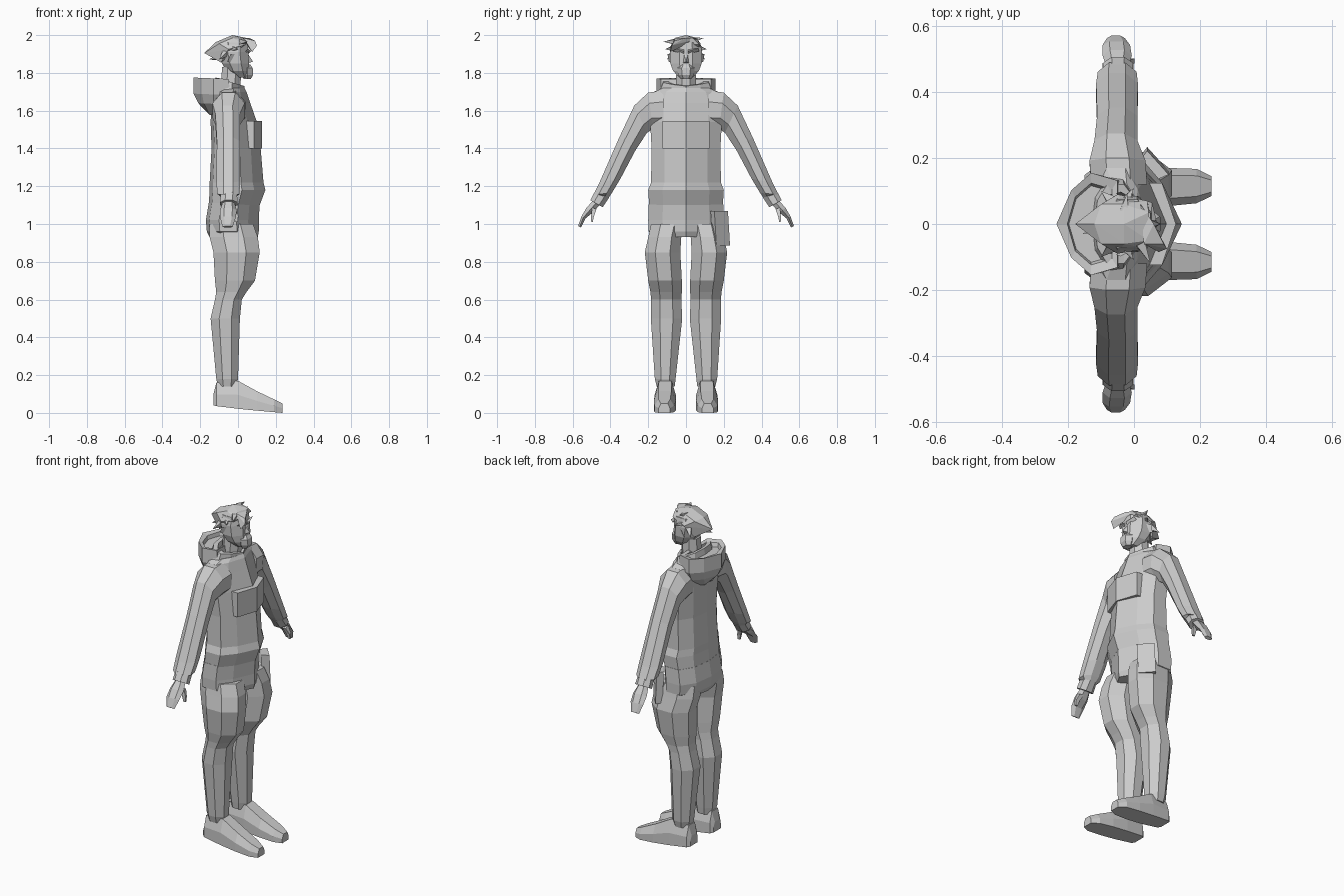
import bpy, bmesh, math
from mathutils import Vector

grey = bpy.data.materials.new("plain grey")
grey.diffuse_color = (0.6, 0.6, 0.6, 1)


def finish(name, bm):
    bmesh.ops.recalc_face_normals(bm, faces=bm.faces)
    me = bpy.data.meshes.new(name)
    bm.to_mesh(me)
    bm.free()
    me.materials.append(grey)
    ob = bpy.data.objects.new(name, me)
    bpy.context.collection.objects.link(ob)
    return ob


def loft(name, rings, side=1):
    """Skin a list of rings and cap both ends; side=-1 mirrors across y."""
    bm = bmesh.new()
    vr = [[bm.verts.new((p[0], p[1] * side, p[2])) for p in r] for r in rings]
    n = len(vr[0])
    for a, b in zip(vr, vr[1:]):
        for i in range(n):
            bm.faces.new((a[i], a[(i + 1) % n], b[(i + 1) % n], b[i]))
    bm.faces.new(vr[0])
    bm.faces.new(vr[-1])
    return finish(name, bm)


def hull(name, pts, side=1):
    bm = bmesh.new()
    for p in pts:
        bm.verts.new((p[0], p[1] * side, p[2]))
    res = bmesh.ops.convex_hull(bm, input=bm.verts)
    bmesh.ops.delete(bm, geom=list({v for v in res["geom_interior"] if isinstance(v, bmesh.types.BMVert)}),
                     context="VERTS")
    return finish(name, bm)


def spike(name, base, tip, r, side=1):
    """Four-sided lock of hair."""
    b, t = Vector(base), Vector(tip)
    d = (t - b).normalized()
    u = d.orthogonal().normalized()
    v = d.cross(u)
    return hull(name, [b + u * r, b - u * r, b + v * r, b - v * r, t], side)


def body_ring(z, xb, xf, w, tilt=0):
    """Ten-sided section with a pointed front; tilt lowers the front."""
    d = xf - xb
    half = [(xf, 0), (xf - .2 * d, .62 * w), (xf - .42 * d, w),
            (xb + .25 * d, w), (xb + .06 * d, .6 * w), (xb, 0)]
    pts = half + [(x, -y) for x, y in half[-2:0:-1]]
    return [(x, y, z - tilt * (x - xb) / d) for x, y in pts]


def oval(z, x0, x1, y0, y1, n=8):
    """Upright section with flats at front, back and sides."""
    k = 1 / math.cos(math.pi / n)
    a = [(i + .5) * math.tau / n for i in range(n)]
    return [((x0 + x1) / 2 + (x1 - x0) / 2 * k * math.cos(t),
             (y0 + y1) / 2 + (y1 - y0) / 2 * k * math.sin(t), z) for t in a]


def arm_ring(o, i, x0, x1, n=8):
    """Section between an outer and an inner (y, z) point."""
    out = []
    for k in range(n):
        t = (k + .5) * math.tau / n
        c = .5 + .52 * math.cos(t)
        out.append(((x0 + x1) / 2 + (x1 - x0) / 2 * 1.08 * math.sin(t),
                    i[0] + (o[0] - i[0]) * c, i[1] + (o[1] - i[1]) * c))
    return out


# Jacket and hips
loft("jacket", [body_ring(*r) for r in [
    (1.10, -.155, .115, .195), (1.18, -.15, .145, .20), (1.22, -.15, .135, .185),
    (1.40, -.14, .12, .182), (1.54, -.145, .10, .19), (1.64, -.14, .065, .195),
    (1.70, -.125, .045, .17), (1.72, -.10, .035, .12)]])
loft("hips", [body_ring(*r) for r in [
    (.93, -.15, .105, .14), (.96, -.165, .11, .198), (1.02, -.17, .11, .20), (1.11, -.155, .115, .197)]])

# Collar and neck
loft("collar", [body_ring(1.73, -.13, .035, .14, .05), body_ring(1.775, -.12, .035, .12, .045),
                body_ring(1.772, -.10, .02, .09, .04), body_ring(1.74, -.10, .015, .085, .03)])
loft("neck", [oval(1.70, -.09, .01, -.055, .055), oval(1.83, -.085, .02, -.05, .05)])

# Hood hanging behind the neck
def hood_ring(z, s, xb, w, xf):
    half = [(xf, w * .85), (-.13, w), (-.19, w * .66), (xb, 0)]
    pts = half + [(x, -y) for x, y in half[-2::-1]]
    return [(-.13 + (x + .13) * s, y * s, z - .04 * (x + .23)) for x, y in pts]


loft("hood", [hood_ring(1.58, .35, -.17, .155, -.1), hood_ring(1.64, .85, -.225, .155, -.06),
              hood_ring(1.69, 1, -.235, .155, -.04), hood_ring(1.775, 1, -.235, .155, -.05),
              hood_ring(1.768, .8, -.22, .155, -.05), hood_ring(1.745, .75, -.22, .155, -.05)])

# Chest pocket folded around the front seam
loft("chest_pocket", [[(x, y, z) for x, y in
     [(.127, 0), (.085, .125), (.04, .125), (.06, 0), (.04, -.125), (.085, -.125)]]
     for z in (1.40, 1.545)])

# Thigh pocket on one side only
hull("thigh_pocket", [(x, y + (1.07 - z) * .06, z) for z in (.885, 1.07)
                      for x, y in [(.105, .15), (.04, .222), (.06, .13), (.015, .19)]])

for s, tag in ((1, "left"), (-1, "right")):
    # Sleeve, cuff, hand
    loft(tag + "_sleeve", [arm_ring(*r) for r in [
        ((.12, 1.71), (.12, 1.50), -.13, .04), ((.20, 1.70), (.175, 1.50), -.135, .035),
        ((.275, 1.63), (.205, 1.48), -.12, .01), ((.355, 1.46), (.265, 1.39), -.112, .01),
        ((.46, 1.22), (.345, 1.24), -.115, .012), ((.492, 1.155), (.39, 1.165), -.11, .008),
        ((.475, 1.16), (.41, 1.135), -.09, -.01)]], s)
    loft(tag + "_cuff", [arm_ring((.485, 1.17), (.405, 1.14), -.092, -.005),
                         arm_ring((.508, 1.127), (.44, 1.088), -.095, -.002)], s)
    loft(tag + "_hand", [arm_ring(*r, 6) for r in [
        ((.495, 1.125), (.455, 1.10), -.08, -.02), ((.53, 1.085), (.49, 1.06), -.092, -.01),
        ((.555, 1.04), (.53, 1.03), -.092, -.015), ((.572, .99), (.555, .98), -.08, -.03)]], s)
    loft(tag + "_thumb", [arm_ring(*r, 4) for r in [
        ((.50, 1.09), (.47, 1.075), -.045, -.01), ((.505, 1.045), (.485, 1.04), -.025, .005),
        ((.503, 1.01), (.492, 1.01), -.015, .003)]], s)

    # Trouser leg
    loft(tag + "_leg", [oval(*r) for r in [
        (1.0, -.15, .08, .01, .185), (.93, -.15, .105, .025, .20), (.85, -.13, .115, .03, .218),
        (.70, -.122, .09, .022, .20), (.64, -.115, .045, .022, .188), (.60, -.122, .02, .025, .185),
        (.50, -.145, .01, .02, .186), (.18, -.115, 0, .055, .165), (.14, -.105, -.01, .06, .155)]], s)

    # Shoe, skinned from heel to toe: x, half width, sole z, top z
    rings = []
    for x, w, z0, z1, ym in [(-.13, .035, .04, .10, .11), (-.115, .048, .036, .16, .11),
                             (0, .056, .022, .17, .11), (.10, .058, .012, .115, .112),
                             (.19, .052, .004, .072, .115), (.235, .03, 0, .05, .115)]:
        m = z0 + (z1 - z0) * .5
        rings.append([(x, ym - w, z0), (x, ym - w, m), (x, ym - w * .6, z1),
                      (x, ym + w * .6, z1), (x, ym + w, m), (x, ym + w, z0)])
    loft(tag + "_shoe", rings, s)

    # Ear and side hair
    hull(tag + "_ear", [(-.02, .07, 1.85), (-.04, .098, 1.90), (-.055, .092, 1.86), (-.01, .08, 1.90)], s)
    spike(tag + "_side_lock", (-.03, .065, 1.93), (.0, .11, 1.925), .02, s)
    spike(tag + "_temple_lock", (-.06, .06, 1.91), (-.10, .10, 1.87), .025, s)
    hull(tag + "_brow", [(.05, .01, 1.925), (.068, .01, 1.915), (.055, .065, 1.93),
                         (.04, .07, 1.915), (.055, .01, 1.90)], s)

# Head, nose and face mask
loft("head", [oval(*r) for r in [
    (1.775, -.01, .055, -.035, .035), (1.81, -.06, .06, -.068, .068), (1.85, -.085, .058, -.083, .083),
    (1.91, -.10, .055, -.085, .085), (1.96, -.09, .05, -.075, .075)]])
hull("nose", [(.05, .012, 1.905), (.05, -.012, 1.905), (.08, 0, 1.86), (.05, .02, 1.85), (.05, -.02, 1.85)])
loft("face_mask", [oval(*r, 6) for r in [
    (1.768, .03, .068, -.025, .025), (1.79, .02, .08, -.036, .036),
    (1.825, .02, .078, -.04, .04), (1.845, .03, .065, -.025, .025)]])

# Hair cap, swept back to a point, with a fringe
hull("hair_cap", [(-.178, 0, 1.905), (-.12, 0, 1.962), (-.10, .06, 1.955), (-.10, -.06, 1.955),
                  (-.03, 0, 2.0), (-.03, .06, 1.985), (-.03, -.06, 1.985), (.045, .035, 1.985),
                  (.045, -.05, 1.975), (.04, .07, 1.95), (.04, -.075, 1.95), (-.05, .09, 1.925),
                  (-.05, -.09, 1.925), (-.09, .05, 1.855), (-.09, -.05, 1.855)])
hull("fringe", [(.02, .06, 1.98), (.03, -.06, 1.985), (.06, 0, 1.985), (.09, -.06, 1.97),
                (.10, -.075, 1.945), (.075, -.085, 1.91), (.05, -.02, 1.955)])
spike("fringe_lock", (.02, -.06, 1.965), (.05, -.12, 1.965), .02)
spike("crown_lock", (-.03, .04, 1.975), (-.02, .095, 1.985), .018)
spike("nape_lock", (-.08, 0, 1.89), (-.155, -.03, 1.87), .03)
